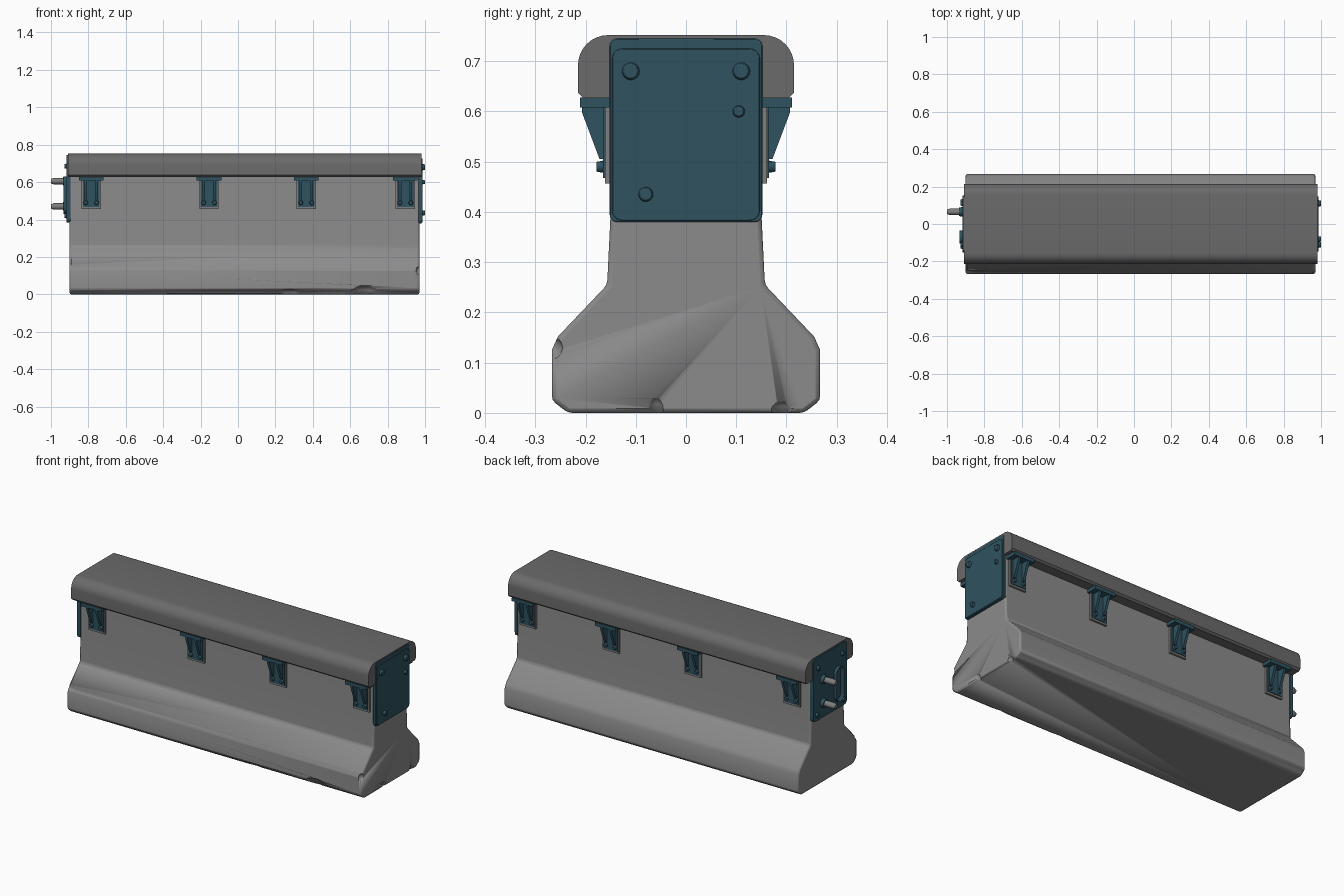
import bpy, bmesh, math
from mathutils import Matrix, Vector

cube = bpy.data.objects.get("Cube")
if cube:
    bpy.data.objects.remove(cube, do_unlink=True)


def material(name, rgb):
    m = bpy.data.materials.new(name)
    m.use_nodes = True
    m.diffuse_color = (*rgb, 1)
    m.node_tree.nodes["Principled BSDF"].inputs["Base Color"].default_value = (*rgb, 1)
    return m


CONCRETE, RAIL, TEAL, STEEL = range(4)
MATS = [material("concrete grey", (0.26, 0.26, 0.26)),
        material("dark rail grey", (0.145, 0.145, 0.145)),
        material("dark teal paint", (0.028, 0.085, 0.115)),
        material("bare steel", (0.21, 0.21, 0.21))]


def prism(bm, pts, lo, hi, mat):
    """Extrude a (y, z) outline along x; returns the end face at hi."""
    base = bm.faces.new([bm.verts.new((lo, y, z)) for y, z in pts])
    before = set(bm.faces)
    res = bmesh.ops.extrude_face_region(bm, geom=[base])
    bmesh.ops.translate(bm, vec=(hi - lo, 0, 0),
                        verts=[v for v in res["geom"] if isinstance(v, bmesh.types.BMVert)])
    for f in (set(bm.faces) - before) | ({base} if base.is_valid else set()):
        f.material_index = mat
    # the extrusion drops its start face, so close it when open
    edges = [e for e in bm.edges if e.is_boundary]
    if edges:
        for f in bmesh.ops.holes_fill(bm, edges=edges, sides=0)["faces"]:
            f.material_index = mat
    return [f for f in res["geom"] if isinstance(f, bmesh.types.BMFace)][0]


def rounded(y0, y1, z0, z1, r, steps=5):
    pts = []
    corners = ((y1 - r, z1 - r), (y0 + r, z1 - r), (y0 + r, z0 + r), (y1 - r, z0 + r))
    for q, (cy, cz) in enumerate(corners):
        for i in range(steps + 1):
            a = math.pi / 2 * (q + i / steps)
            pts.append((cy + r * math.cos(a), cz + r * math.sin(a)))
    return pts


def box(bm, x0, x1, y0, y1, z0, z1, mat):
    prism(bm, [(y0, z0), (y1, z0), (y1, z1), (y0, z1)], x0, x1, mat)


def bolt(bm, a, b, r, mat, tip=1.0, sides=16):
    """Round stud from point a to point b."""
    a, b = Vector(a), Vector(b)
    rot = (b - a).to_track_quat('Z', 'Y').to_matrix().to_4x4()
    res = bmesh.ops.create_cone(bm, cap_ends=True, segments=sides, radius1=r, radius2=r * tip,
                                depth=(b - a).length,
                                matrix=Matrix.Translation((a + b) / 2) @ rot)
    for f in {f for v in res["verts"] for f in v.link_faces}:
        f.material_index = mat


def finish(name, bm, bevel=0.0, segments=2):
    bmesh.ops.recalc_face_normals(bm, faces=bm.faces)
    me = bpy.data.meshes.new(name)
    bm.to_mesh(me)
    bm.free()
    for m in MATS:
        me.materials.append(m)
    ob = bpy.data.objects.new(name, me)
    bpy.context.collection.objects.link(ob)
    if bevel:
        mod = ob.modifiers.new("Worn edges", 'BEVEL')
        mod.width, mod.segments, mod.limit_method = bevel, segments, 'ANGLE'
        mod.angle_limit = math.radians(25)
    bpy.context.view_layer.objects.active = ob
    ob.select_set(True)
    bpy.ops.object.shade_smooth_by_angle(angle=math.radians(35))
    ob.select_set(False)
    return ob


X0, X1 = -0.90, 0.97

# Concrete barrier with flared foot
half = [(0.235, 0), (0.267, 0.025), (0.267, 0.125), (0.255, 0.152),
        (0.157, 0.255), (0.15, 0.40), (0.15, 0.72)]
bm = bmesh.new()
prism(bm, half + [(-y, z) for y, z in reversed(half)], X0, X1, CONCRETE)
body = finish("concrete_barrier", bm, 0.009)

# Chips broken out of the foot edges
bm = bmesh.new()
chips = [((0.68, -0.275, 0.0), (0.085, 0.045, 0.05)),
         ((0.28, -0.265, 0.0), (0.08, 0.035, 0.028)),
         ((-0.9, -0.275, 0.15), (0.06, 0.03, 0.02)),
         ((0.98, -0.06, 0.0), (0.025, 0.018, 0.035)),
         ((0.98, 0.19, 0.0), (0.025, 0.025, 0.026)),
         ((0.97, -0.27, 0.13), (0.02, 0.025, 0.025))]
for pos, size in chips:
    bmesh.ops.create_icosphere(bm, subdivisions=2, radius=1,
                               matrix=Matrix.Translation(pos) @ Matrix.Diagonal((*size, 1)))
cutter = finish("chip_cutter", bm)
cutter.hide_render = True
mod = body.modifiers.new("Chips", 'BOOLEAN')
mod.operation, mod.object, mod.solver = 'DIFFERENCE', cutter, 'EXACT'
bpy.context.view_layer.update()
chipped = bpy.data.meshes.new_from_object(
    body.evaluated_get(bpy.context.evaluated_depsgraph_get()))
body.modifiers.clear()
body.data = chipped
bpy.data.objects.remove(cutter, do_unlink=True)

# Top rail with rounded upper shoulders
shoulder = [(0.155 + 0.06 * math.cos(math.pi / 2 * i / 8),
             0.692 + 0.06 * math.sin(math.pi / 2 * i / 8)) for i in range(9)]
side = [(0.205, 0.627), (0.215, 0.637)] + shoulder
bm = bmesh.new()
prism(bm, side + [(-y, z) for y, z in reversed(side)], -0.91, 0.98, RAIL)
finish("top_rail", bm)

# Left end plate with studs
bm = bmesh.new()
prism(bm, rounded(-0.152, 0.152, 0.38, 0.745, 0.015), 0.965, 0.982, TEAL)
prism(bm, rounded(-0.147, 0.147, 0.383, 0.725, 0.02), 0.98, 0.987, TEAL)
for y, z, r in ((-0.11, 0.68, 0.019), (0.11, 0.68, 0.019), (0.105, 0.60, 0.013), (-0.08, 0.435, 0.016)):
    bolt(bm, (0.98, y, z), (1.0, y, z), r, TEAL, 0.75)
finish("left_end_plate", bm, 0.002)

# Right end plate with studs and a recessed oval socket
bm = bmesh.new()
prism(bm, rounded(-0.152, 0.152, 0.385, 0.745, 0.02), -0.895, -0.916, TEAL)
for y, z in ((-0.11, 0.685), (0.11, 0.685), (0.12, 0.42), (-0.12, 0.42)):
    bolt(bm, (-0.91, y, z), (-0.928, y, z), 0.015, TEAL, 0.75)
face = prism(bm, rounded(-0.105, -0.035, 0.43, 0.63, 0.034), -0.91, -0.934, TEAL)
bmesh.ops.inset_region(bm, faces=[face], thickness=0.014)
bmesh.ops.translate(bm, vec=(0.015, 0, 0), verts=face.verts)
finish("right_end_plate", bm)

# Coupling pins
bm = bmesh.new()
for z in (0.47, 0.605):
    bolt(bm, (-0.91, 0.065, z), (-0.935, 0.065, z), 0.027, TEAL, 0.85)
    bolt(bm, (-0.93, 0.065, z), (-0.985, 0.065, z), 0.017, STEEL)
    bolt(bm, (-0.985, 0.065, z), (-1.0, 0.065, z), 0.017, STEEL, 0.7)
finish("coupling_pins", bm)

# Rail brackets, the same on both sides
bm = bmesh.new()
box(bm, -0.052, 0.052, 0.145, 0.161, 0.457, 0.63, STEEL)
box(bm, -0.045, 0.045, 0.155, 0.165, 0.468, 0.625, TEAL)
box(bm, -0.066, 0.066, 0.148, 0.211, 0.608, 0.628, TEAL)
rib = [(0.155, 0.505), (0.172, 0.505), (0.207, 0.598), (0.207, 0.61), (0.155, 0.61)]
for s in (-1, 1):
    prism(bm, rib, s * 0.022, s * 0.036, TEAL)
    bolt(bm, (s * 0.029, 0.16, 0.49), (s * 0.029, 0.178, 0.49), 0.013, TEAL, 0.75)
bracket = finish("rail_bracket", bm, 0.0015, 1)
mesh = bracket.data
bpy.data.objects.remove(bracket, do_unlink=True)
for side_name, angle in (("front", math.pi), ("back", 0)):
    for i, x in enumerate((-0.785, -0.155, 0.365, 0.895)):
        ob = bpy.data.objects.new(f"{side_name}_rail_bracket_{i + 1}", mesh)
        ob.location.x = x
        ob.rotation_euler.z = angle
        bpy.context.collection.objects.link(ob)
